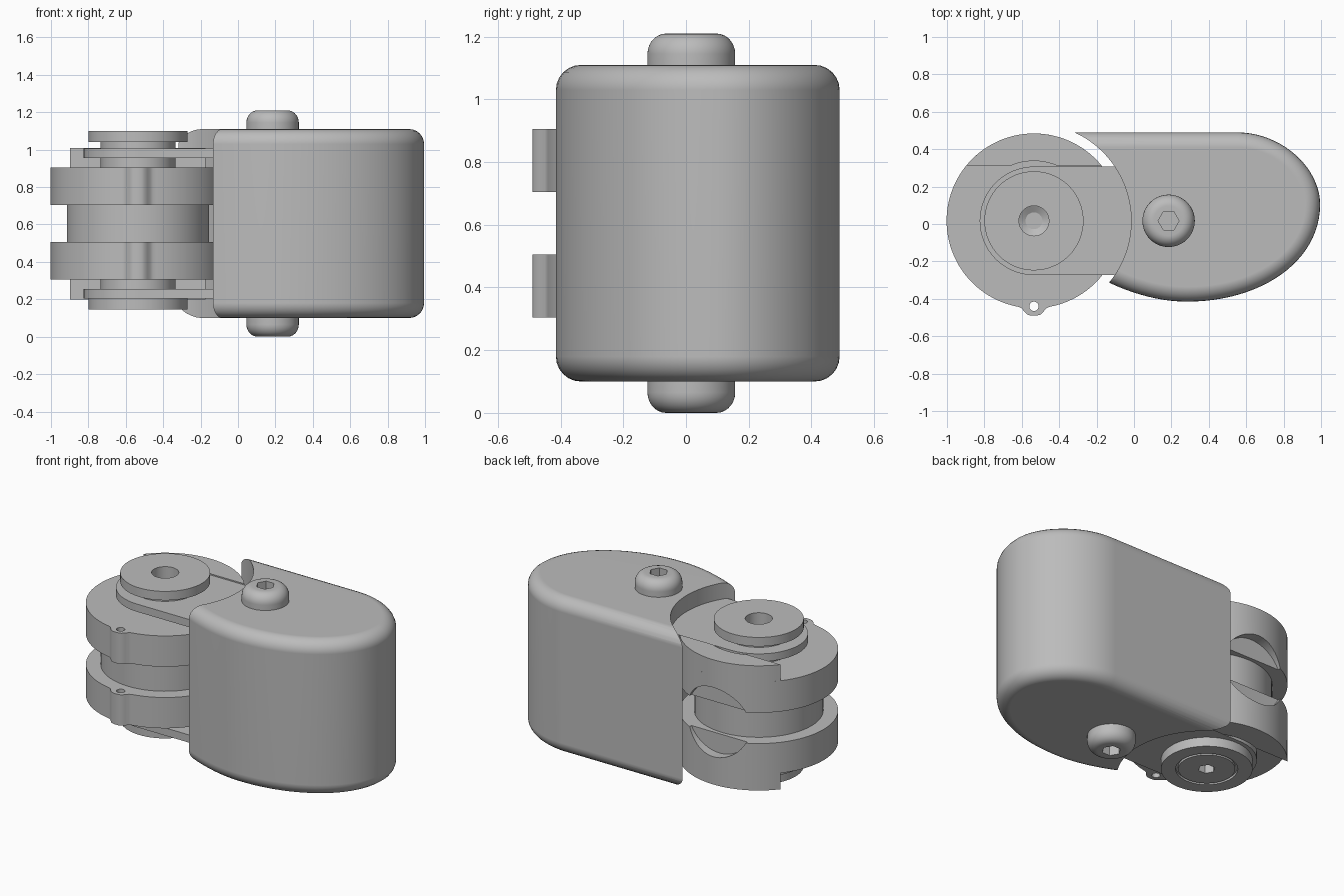
import bpy, bmesh
from math import sin, cos, pi, radians, exp
from mathutils import Matrix, Vector

cube = bpy.data.objects.get("Cube")
if cube:
    bpy.data.objects.remove(cube, do_unlink=True)

MID = 0.605                 # height of the symmetry plane
HX, HY = -0.535, 0.017      # pivot axis
SX, SY = 0.185, 0.017       # screw axis

grey = bpy.data.materials.new("plain_grey")
grey.use_nodes = True
grey.diffuse_color = (0.5, 0.5, 0.5, 1)
grey.node_tree.nodes["Principled BSDF"].inputs["Base Color"].default_value = (0.5, 0.5, 0.5, 1)


def finish(bm, name):
    bmesh.ops.recalc_face_normals(bm, faces=bm.faces)
    me = bpy.data.meshes.new(name)
    bm.to_mesh(me)
    bm.free()
    me.materials.append(grey)
    ob = bpy.data.objects.new(name, me)
    bpy.context.collection.objects.link(ob)
    return ob


def prism(name, pts, z0, z1):
    """Extrude a closed outline between two heights."""
    bm = bmesh.new()
    face = bm.faces.new([bm.verts.new((x, y, z0)) for x, y in pts])
    new = bmesh.ops.extrude_face_region(bm, geom=[face])["geom"]
    bmesh.ops.translate(bm, verts=[v for v in new if isinstance(v, bmesh.types.BMVert)],
                        vec=(0, 0, z1 - z0))
    return finish(bm, name)


def lathe(name, profile, cx, cy, flip=1, steps=64):
    """Spin (radius, height from MID) points around a vertical axis."""
    bm = bmesh.new()
    vs = [bm.verts.new((r, 0, flip * z)) for r, z in profile]
    edges = [bm.edges.new(p) for p in zip(vs, vs[1:])]
    bmesh.ops.spin(bm, geom=vs + edges, cent=(0, 0, 0), axis=(0, 0, 1),
                   angle=2 * pi, steps=steps)
    bmesh.ops.remove_doubles(bm, verts=bm.verts, dist=1e-5)
    bmesh.ops.translate(bm, verts=bm.verts, vec=(cx, cy, MID))
    return finish(bm, name)


def arc(cx, cy, r, a0, a1, n):
    return [(cx + r * cos(radians(a0 + (a1 - a0) * i / n)),
             cy + r * sin(radians(a0 + (a1 - a0) * i / n))) for i in range(n + 1)]


def circle(cx, cy, r, n):
    return arc(cx, cy, r, 0, 360, n)[:-1]


def bezier(a, b, c, d, n):
    a, b, c, d = map(Vector, (a, b, c, d))
    return [tuple(a * (1 - t) ** 3 + b * 3 * t * (1 - t) ** 2 + c * 3 * t * t * (1 - t) + d * t ** 3)
            for t in (i / n for i in range(n))]


def apply(ob, mod):
    bpy.context.view_layer.objects.active = ob
    bpy.ops.object.modifier_apply(modifier=mod.name)


def cut(ob, cutter):
    mod = ob.modifiers.new("cut", 'BOOLEAN')
    mod.operation = 'DIFFERENCE'
    mod.solver = 'EXACT'
    mod.object = cutter
    apply(ob, mod)
    bpy.data.objects.remove(cutter, do_unlink=True)


parts = []

# Housing: rounded outline with soft rims, hollowed around the pivot
outline = [(-0.4, -0.2), (-0.5, 0.49)]
outline += bezier((0.55, 0.49), (0.79, 0.49), (0.995, 0.30), (0.995, 0.105), 20)
outline += bezier((0.995, 0.105), (0.995, -0.20), (0.68, -0.415), (0.283, -0.415), 24)
outline += bezier((0.283, -0.415), (0.14, -0.415), (0.0, -0.375), (-0.13, -0.315), 10)
outline += [(-0.13, -0.315)]
housing = prism("housing", outline, 0.10, 1.11)
bev = housing.modifiers.new("rim", 'BEVEL')
bev.width = 0.08
bev.segments = 6
bev.limit_method = 'ANGLE'
bev.angle_limit = radians(80)
apply(housing, bev)
cut(housing, prism("pivot_cutter", circle(HX, HY, 0.52, 128), -0.2, 1.4))
parts.append(housing)

# Pivot hub: stepped spool with end flanges, top bore and bottom socket
hub = lathe("pivot_hub", [
    (0, -0.46), (0.165, -0.46), (0.165, -0.445), (0.18, -0.445), (0.18, -0.46),
    (0.265, -0.46), (0.265, -0.40), (0.20, -0.40), (0.20, -0.11), (0.38, -0.11),
    (0.38, 0.11), (0.20, 0.11), (0.20, 0.437), (0.265, 0.437), (0.265, 0.495),
    (0.08, 0.495), (0.08, 0.42), (0.045, 0.40), (0.045, 0.32), (0, 0.32)], HX, HY)
cut(hub, prism("socket_cutter", circle(HX, HY, 0.05, 6), 0.05, MID - 0.39))
parts.append(hub)

# Disc outline with a small ear on the front
disc = []
for i in range(180):
    a = 2 * pi * i / 180
    s = 0.467 * (a - 1.5 * pi)
    r = 0.467 + 0.04 * exp(-(s / 0.055) ** 4)
    disc.append((HX + r * cos(a), HY + r * sin(a)))

# Raised stop on the back of each disc, relieved around the arm
stop = arc(HX, HY, 0.467, 39.2, 140.8, 40) + arc(HX, HY, 0.32, 112.8, 67.2, 12)

# Arm reaching from the housing around the pivot
arm = arc(HX, HY, 0.29, 90, 270, 40) + [(0.1, HY - 0.29), (0.1, HY + 0.29)]

# Button screw head
head = [(0, 0.49), (0.14, 0.49)]
head += [(0.08 + 0.06 * cos(pi / 2 * i / 7), 0.54 + 0.065 * sin(pi / 2 * i / 7)) for i in range(8)]
head += [(0, 0.605)]

for side, f in (("upper", 1), ("lower", -1)):
    def slab(name, pts, a, b):
        lo, hi = sorted((MID + f * a, MID + f * b))
        return prism(f"{side}_{name}", pts, lo, hi)

    wheel = slab("disc", disc, 0.10, 0.30)
    cut(wheel, slab("ear_cutter", circle(HX, -0.44, 0.025, 20), 0.0, 0.4))
    # Round recess on the back
    recess = prism("recess_cutter", circle(HX, MID, 0.225, 64), -0.6, -0.42)
    recess.data.transform(Matrix.Rotation(pi / 2, 4, 'X'))
    cut(wheel, recess)

    screw = lathe(f"{side}_screw", head, SX, SY, f)
    cut(screw, slab("hex_cutter", circle(SX, SY, 0.056, 6), 0.545, 0.7))

    parts += [wheel, screw, slab("stop", stop, 0.29, 0.405), slab("arm", arm, 0.35, 0.40)]

# Smooth curved walls, keep the edges crisp
bpy.ops.object.select_all(action='DESELECT')
for ob in parts:
    ob.select_set(True)
bpy.context.view_layer.objects.active = housing
bpy.ops.object.shade_smooth_by_angle(angle=radians(30))
for ob in parts:
    wn = ob.modifiers.new("even_shading", 'WEIGHTED_NORMAL')
    wn.keep_sharp = True
